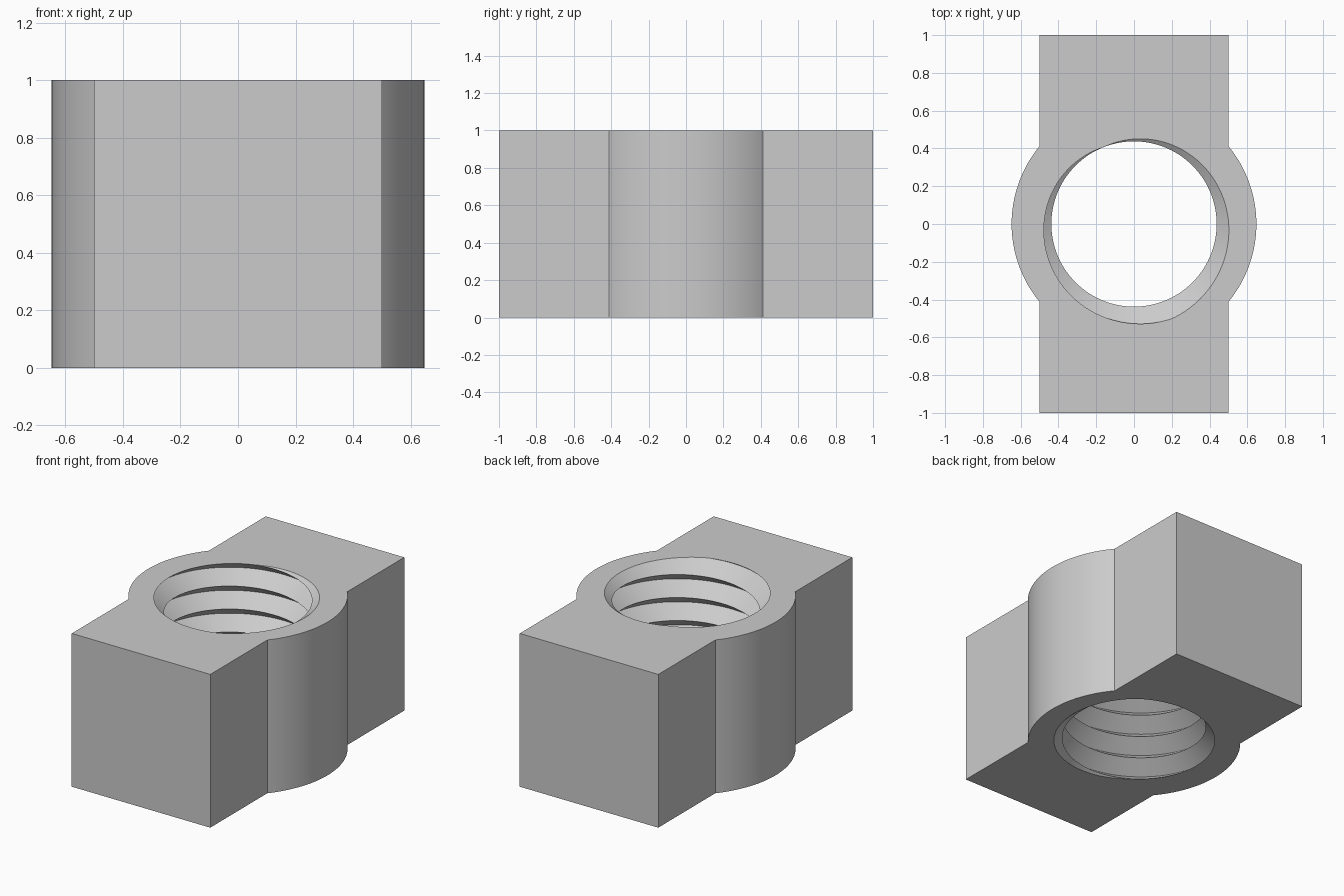
import bpy, bmesh, math

cube = bpy.data.objects.get("Cube")
if cube:
    bpy.data.objects.remove(cube, do_unlink=True)

HEIGHT = 1.0
HALF_X, HALF_Y = 0.5, 1.0         # rectangular bar
BOSS_R = 0.648                    # round boss in the middle
MINOR, MAJOR = 0.4375, 0.54       # thread radii
PITCH, START = 0.15, 292 / 360    # thread pitch, turn where the root meets the top
STEPS = 120

bm = bmesh.new()
cache = {}


def vert(x, y, z):
    """Return one shared vertex per position."""
    key = (round(x, 5), round(y, 5), round(z, 5))
    if key not in cache:
        cache[key] = bm.verts.new(key)
    return cache[key]


def face(verts):
    """Make a face, dropping repeated corners."""
    unique = list(dict.fromkeys(verts))
    if len(unique) > 2:
        bm.faces.new(unique)


# Outer walls: bar outline with a round bulge on each side
reach = math.asin(math.sqrt(BOSS_R ** 2 - HALF_X ** 2) / BOSS_R)
outline = []
for side in (1, -1):
    outline.append((side * HALF_X, -side * HALF_Y))
    for i in range(33):
        a = reach * (i / 16 - 1)
        outline.append((side * BOSS_R * math.cos(a), side * BOSS_R * math.sin(a)))
    outline.append((side * HALF_X, side * HALF_Y))
for (x0, y0), (x1, y1) in zip(outline, outline[1:] + outline[:1]):
    face([vert(x0, y0, 0), vert(x1, y1, 0), vert(x1, y1, HEIGHT), vert(x0, y0, HEIGHT)])


# Threaded bore: helical V groove trimmed at the top and bottom planes
def thread_vert(j, k):
    turn = j / STEPS - START
    z = min(max(HEIGHT + PITCH * (turn + k / 2), 0), HEIGHT)
    phase = ((z - HEIGHT) / PITCH - turn) % 1
    r = MINOR + (MAJOR - MINOR) * abs(1 - 2 * phase)
    a = 2 * math.pi * (j % STEPS) / STEPS
    return vert(r * math.cos(a), r * math.sin(a), z)


for j in range(STEPS):
    for k in range(-18, 5):
        face([thread_vert(j, k), thread_vert(j, k + 1),
              thread_vert(j + 1, k + 1), thread_vert(j + 1, k)])

# Flat top and bottom faces around the bore
for z in (0, HEIGHT):
    rim = [e for e in bm.edges if e.is_boundary
           and all(abs(v.co.z - z) < 1e-4 for v in e.verts)]
    bmesh.ops.triangle_fill(bm, edges=rim, use_beauty=True,
                            normal=(0, 0, 1 if z else -1))
bmesh.ops.recalc_face_normals(bm, faces=bm.faces[:])

mesh = bpy.data.meshes.new("threaded_block")
bm.to_mesh(mesh)
bm.free()
block = bpy.data.objects.new("threaded_block", mesh)
bpy.context.collection.objects.link(block)

# Plain grey finish
grey = bpy.data.materials.new("light_grey")
grey.use_nodes = True
colour = (0.6, 0.6, 0.6, 1)
grey.diffuse_color = colour
grey.node_tree.nodes["Principled BSDF"].inputs["Base Color"].default_value = colour
mesh.materials.append(grey)

bpy.ops.object.select_all(action='DESELECT')
block.select_set(True)
bpy.context.view_layer.objects.active = block
bpy.ops.object.shade_smooth_by_angle(angle=math.radians(30))
